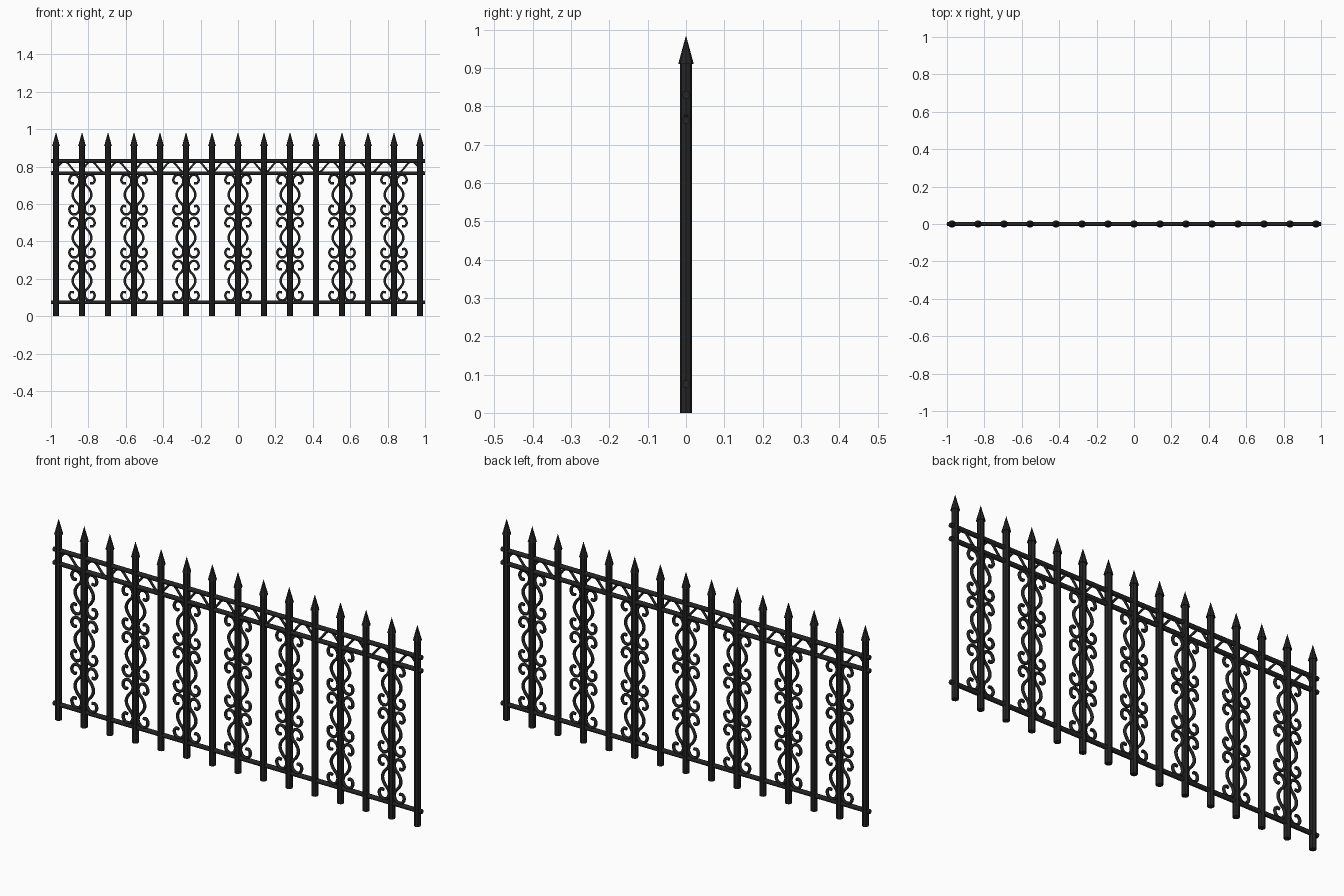
import bpy
from math import cos, pi

if "Cube" in bpy.data.objects:
    bpy.data.objects.remove(bpy.data.objects["Cube"])

iron = bpy.data.materials.new("black_iron")
iron.diffuse_color = (0.018, 0.018, 0.018, 1)
iron.use_nodes = True
iron.node_tree.nodes["Principled BSDF"].inputs["Base Color"].default_value = iron.diffuse_color


def finish(ob, name):
    ob.name = name
    ob.data.materials.append(iron)
    return ob


def cone(name, r1, r2, z0, z1, x, sides):
    bpy.ops.mesh.primitive_cone_add(vertices=sides, radius1=r1, radius2=r2,
                                    depth=z1 - z0, location=(x, 0, (z0 + z1) / 2))
    ob = finish(bpy.context.object, name)
    bpy.ops.object.shade_smooth_by_angle()
    return ob


def tube(name, paths, radius, smooth=True, res=4):
    cu = bpy.data.curves.new(name, 'CURVE')
    cu.dimensions = '3D'
    cu.bevel_depth = radius
    cu.bevel_resolution = 1
    cu.resolution_u = res
    cu.use_fill_caps = True
    for pts in paths:
        sp = cu.splines.new('BEZIER' if smooth else 'POLY')
        seq = sp.bezier_points if smooth else sp.points
        seq.add(len(pts) - 1)
        for p, (x, z) in zip(seq, pts):
            p.co = (x, 0, z) if smooth else (x, 0, z, 1)
            if smooth:
                p.handle_left_type = p.handle_right_type = 'AUTO'
    ob = bpy.data.objects.new(name, cu)
    bpy.context.collection.objects.link(ob)
    return finish(ob, name)


# Posts with pointed spear tips
SPACING = 0.139
for i in range(-7, 8):
    cone("post", 0.016, 0.016, 0, 0.91, i * SPACING, 8)
    cone("spear_tip", 0.0205, 0, 0.91, 0.985, i * SPACING, 8)

# Horizontal rails
for z in (0.075, 0.765, 0.83):
    tube("rail", [[(-1, z), (1, z)]], 0.011, smooth=False)

# Wavy band between the two top rails
N = 14 * 12
wave = [(-1 + 2 * k / N, 0.7975 - 0.0295 * cos(2 * pi * k / 12)) for k in range(N + 1)]
tube("wave_band", [wave], 0.006, smooth=False)

# Scroll ornaments: upper half of one scroll, mirrored down and sideways
half = [(0.05, 0), (0.038, 0.032), (0.017, 0.058), (0.017, 0.088), (0.042, 0.106),
        (0.065, 0.090), (0.060, 0.062), (0.043, 0.062)]
scroll = [(x, -z) for x, z in reversed(half[1:])] + half
paths = [[(s * x, zc + z) for x, z in scroll]
         for zc in (0.19, 0.42, 0.65) for s in (-1, 1)]
first = tube("scroll_ornament", paths, 0.0075)
for i in range(-3, 4):
    ob = first if i == -3 else first.copy()
    ob.location.x = i * 2 * SPACING
    if ob is not first:
        bpy.context.collection.objects.link(ob)
